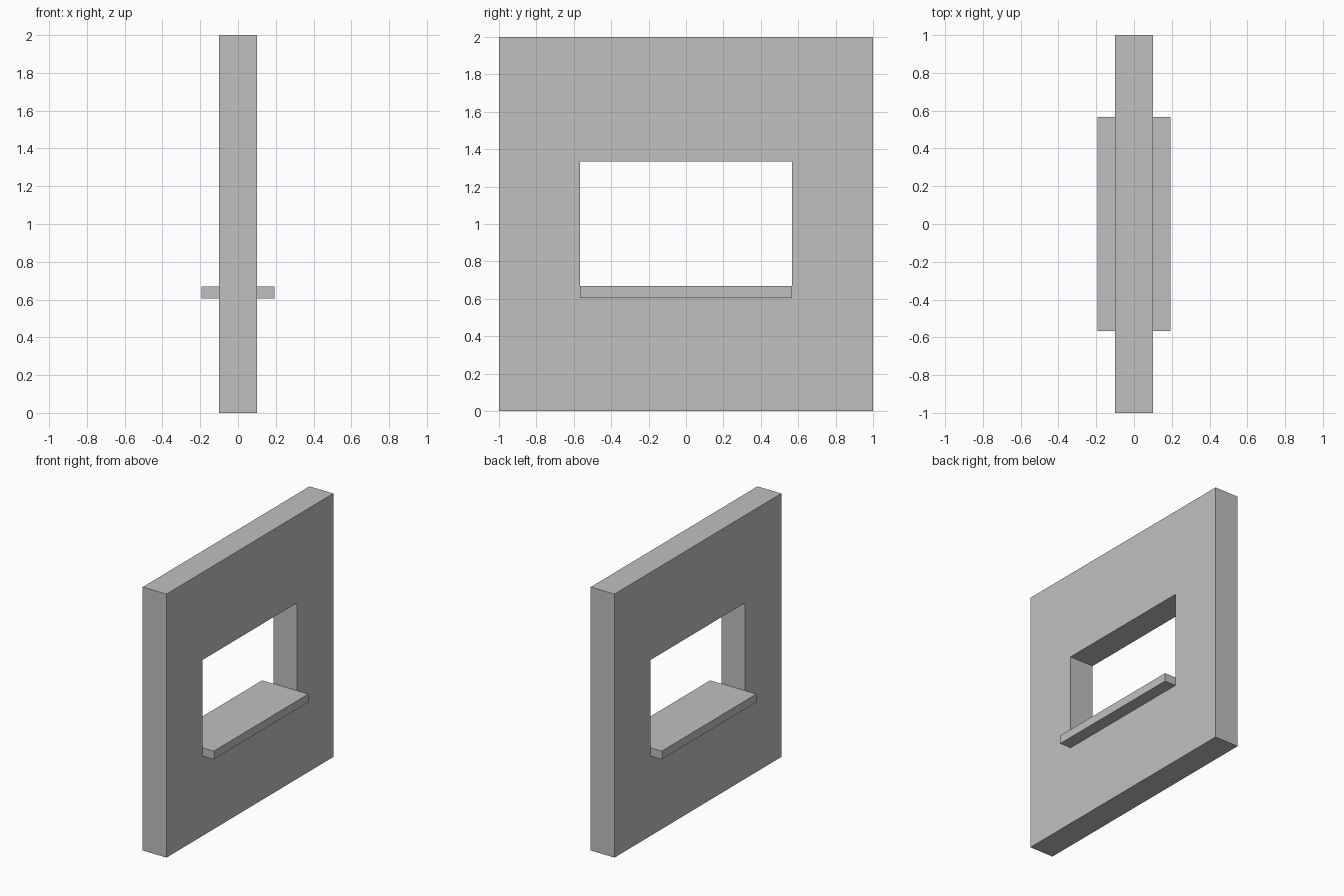
import bpy
import bmesh
from mathutils import Vector

default = bpy.data.objects.get("Cube")
if default:
    bpy.data.objects.remove(default, do_unlink=True)

grey = bpy.data.materials.new("plain grey")
grey.use_nodes = True
colour = (0.53, 0.53, 0.53, 1)
grey.diffuse_color = colour
grey.node_tree.nodes["Principled BSDF"].inputs["Base Color"].default_value = colour

# Shared sizes
SIDE = 1.0
THICK = 0.1
HALF_W = 0.567
SILL_BOTTOM, SILL_TOP, OPEN_TOP = 0.605, 0.668, 1.335


def finish(name, bm):
    mesh = bpy.data.meshes.new(name)
    bmesh.ops.recalc_face_normals(bm, faces=bm.faces)
    bm.to_mesh(mesh)
    bm.free()
    mesh.materials.append(grey)
    obj = bpy.data.objects.new(name, mesh)
    bpy.context.collection.objects.link(obj)
    return obj


def rectangle(bm, half, low, high):
    corners = [(-half, low), (half, low), (half, high), (-half, high)]
    return [bm.verts.new((-THICK, y, z)) for y, z in corners]


# Wall: a ring of four faces around the opening, extruded through its thickness
bm = bmesh.new()
outer = rectangle(bm, SIDE, 0, 2 * SIDE)
inner = rectangle(bm, HALF_W, SILL_BOTTOM, OPEN_TOP)
for i in range(4):
    j = (i + 1) % 4
    bm.faces.new((outer[i], outer[j], inner[j], inner[i]))
result = bmesh.ops.extrude_face_region(bm, geom=bm.faces[:], use_keep_orig=True)
moved = [v for v in result["geom"] if isinstance(v, bmesh.types.BMVert)]
bmesh.ops.translate(bm, verts=moved, vec=Vector((2 * THICK, 0, 0)))
finish("wall", bm)

# Sill: a shelf filling the foot of the opening and projecting on both sides
bm = bmesh.new()
bmesh.ops.create_cube(bm, size=1)
bmesh.ops.scale(bm, verts=bm.verts, vec=(0.388, 2 * HALF_W, SILL_TOP - SILL_BOTTOM))
sill = finish("window_sill", bm)
sill.location.z = (SILL_TOP + SILL_BOTTOM) / 2
